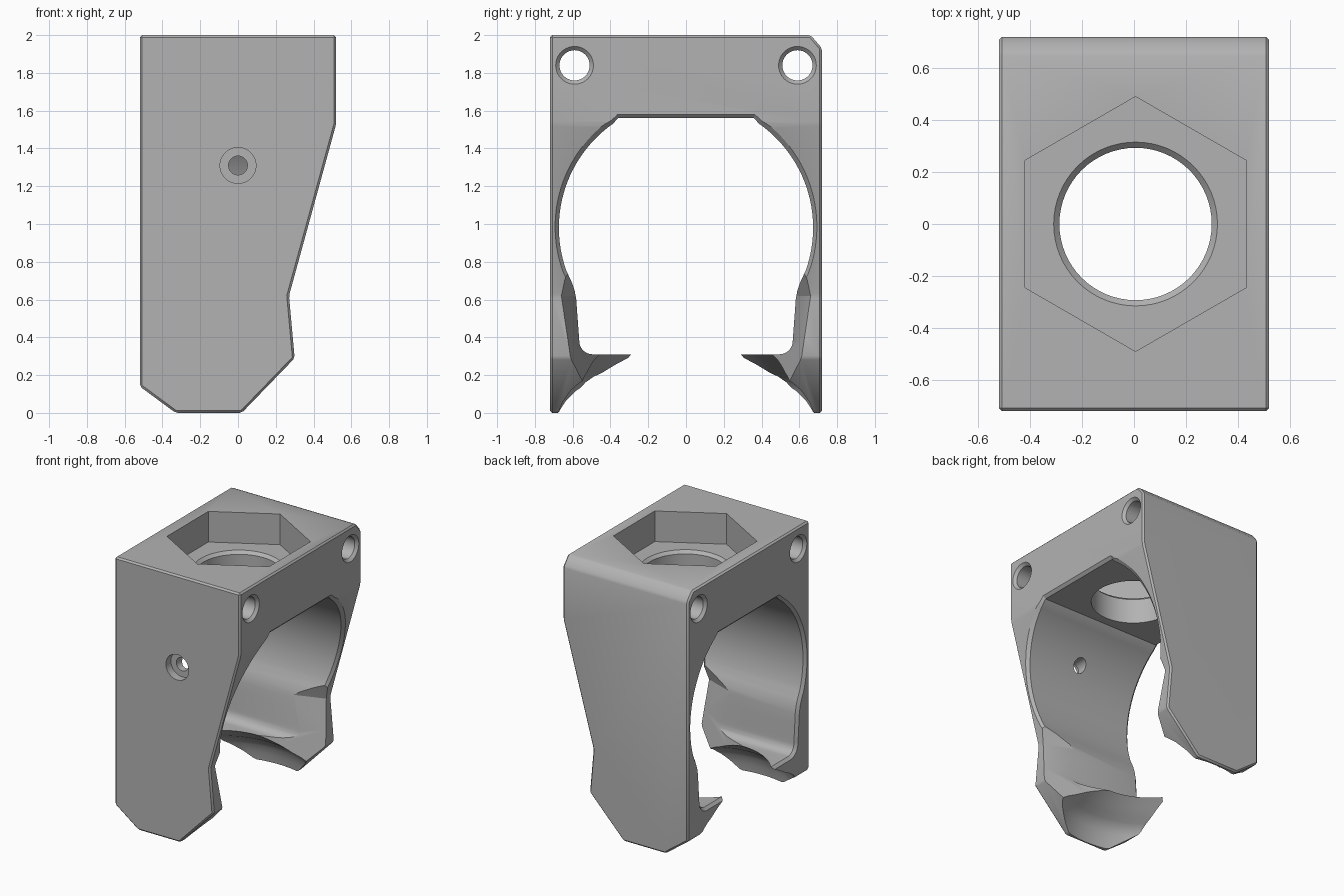
import bpy, bmesh, math
from mathutils import Vector, Matrix

if "Cube" in bpy.data.objects:
    bpy.data.objects.remove(bpy.data.objects["Cube"])

grey = bpy.data.materials.new("plain grey")
grey.use_nodes = True
colour = (0.45, 0.45, 0.45, 1)
grey.diffuse_color = colour
grey.node_tree.nodes["Principled BSDF"].inputs["Base Color"].default_value = colour


def finish(name, bm):
    bmesh.ops.recalc_face_normals(bm, faces=bm.faces[:])
    mesh = bpy.data.meshes.new(name)
    bm.to_mesh(mesh)
    bm.free()
    mesh.materials.append(grey)
    ob = bpy.data.objects.new(name, mesh)
    bpy.context.collection.objects.link(ob)
    return ob


def loft(name, rings):
    """Skin a closed solid through rings with equal point counts."""
    bm = bmesh.new()
    loops = [[bm.verts.new(p) for p in ring] for ring in rings]
    n = len(loops[0])
    for a, b in zip(loops, loops[1:]):
        for i in range(n):
            j = (i + 1) % n
            bm.faces.new((a[i], a[j], b[j], b[i]))
    bm.faces.new(loops[0])
    bm.faces.new(loops[-1])
    return finish(name, bm)


def lathe(name, profile, axis, centre, sides=64):
    """Turn (radius, distance) pairs about an axis through centre."""
    turn = Vector((0, 0, 1)).rotation_difference(Vector(axis)).to_matrix()
    rings = []
    for r, h in profile:
        angles = [math.tau * i / sides for i in range(sides)]
        rings.append([turn @ Vector((r * math.sin(a), r * math.cos(a), h)) + Vector(centre)
                      for a in angles])
    return loft(name, rings)


# Body: side outline drawn across the depth, back top edge cut, edges chamfered
outline = [(-.52, 2), (.52, 2), (.52, 1.53), (.27, .62), (.30, .29),
           (.02, 0), (-.33, 0), (-.52, .14)]
body = loft("clip_body", [[Vector((x, y, z)) for x, z in outline] for y in (-.72, .72)])
bm = bmesh.new()
bm.from_mesh(body.data)
cut = bmesh.ops.bisect_plane(bm, geom=bm.verts[:] + bm.edges[:] + bm.faces[:], dist=1e-5,
                             plane_co=(0, .66, 2), plane_no=(0, .07, .06), clear_outer=True)
bmesh.ops.holes_fill(bm, edges=[e for e in bm.edges if e.is_boundary], sides=0)
bmesh.ops.bevel(bm, geom=bm.edges[:], offset=.012, offset_type='OFFSET',
                segments=1, profile=.5, affect='EDGES', clamp_overlap=True)
bmesh.ops.recalc_face_normals(bm, faces=bm.faces[:])
bm.to_mesh(body.data)
bm.free()

cutters = []

# Main opening: round sides, flat roof, straight lower walls and a flat floor
mid, radius = .98, .673
half = [(.18, 1.56)]
start, end = math.acos(.36 / radius), math.asin((.75 - mid) / radius)
for i in range(29):
    a = start + (end - start) * i / 28
    half.append((radius * math.cos(a), mid + radius * math.sin(a)))
half[1] = (.36, 1.56)
half += [(.608, .70), (.590, .65), (.581, .60), (.576, .53), (.567, .41)]
for i in range(7):
    a = math.pi / 2 * i / 6
    half.append((.495 + .07 * math.cos(a), .38 - .07 * math.sin(a)))
half.append((.2, .31))
section = half + [(-y, z) for y, z in reversed(half)]


def offset(points, d):
    out = []
    for i, (y, z) in enumerate(points):
        p, q = points[i - 1], points[(i + 1) % len(points)]
        ty, tz = q[0] - p[0], q[1] - p[1]
        size = math.hypot(ty, tz)
        out.append((y - tz / size * d, z + ty / size * d))
    return out


def side_x(z):
    """Position of the right face at a height."""
    if z > 1.53:
        return .52
    if z > .62:
        return .27 + (z - .62) * .25 / .91
    return .27 + (.62 - z) * .09


wide = offset(section, .04)
cutters.append(loft("opening_cutter", [
    [Vector((-.8, y, z)) for y, z in wide],
    [Vector((-.54, y, z)) for y, z in wide],
    [Vector((-.50, y, z)) for y, z in section],
    [Vector((side_x(z) - .02, y, z)) for y, z in section],
    [Vector((side_x(s[1]) + .02, y, z)) for (y, z), s in zip(wide, section)],
    [Vector((.8, y, z)) for y, z in wide]]))

# Domed recess under the lips
cutters.append(lathe("dome_cutter", [
    (.72, -.1), (.699, 0), (.69, .06), (.672, .12), (.65, .16), (.615, .19),
    (.575, .215), (.52, .26), (.455, .31), (.40, .345), (.2, .42)],
    (0, 0, 1), (-.15, 0, 0), 96))

# Flared lead-in on the right edge of both legs
bm = bmesh.new()
for x, top in ((-.15, .45), (.6, .70)):
    widths = [(z, .66 + .35 * (x - .27) + .18 * (z - .62)) for z in (.1, .62)]
    for z, w in widths + [(.82, top)]:
        for side in (-1, 1):
            bm.verts.new((x, side * w, z))
bmesh.ops.convex_hull(bm, input=bm.verts[:])
cutters.append(finish("flare_cutter", bm))

# Nut pocket and chamfered bore in the top
cutters.append(lathe("nut_pocket_cutter", [(.49, 1.77), (.49, 2.1)], (0, 0, 1), (.006, 0, 0), 6))
cutters.append(lathe("top_bore_cutter", [
    (.293, 1.4), (.293, 1.748), (.317, 1.772), (.317, 1.8)], (0, 0, 1), (.006, 0, 0)))

# Stepped screw hole in the front leg
cutters.append(lathe("screw_hole_cutter", [
    (.05, -.45), (.05, -.1), (.05, .66), (.095, .66), (.095, .8)], (0, -1, 0), (0, 0, 1.31), 40))

# Cross holes through the upper corners, countersunk at both ends
for y in (-.59, .59):
    cutters.append(lathe("cross_hole_cutter", [
        (.11, -.53), (.08, -.50), (.08, .50), (.11, .53)], (1, 0, 0), (0, y, 1.84), 40))

# Cut everything out of the body
bpy.context.view_layer.objects.active = body
for cutter in cutters:
    cutter.hide_render = True
    mod = body.modifiers.new(cutter.name, 'BOOLEAN')
    mod.operation = 'DIFFERENCE'
    mod.solver = 'EXACT'
    mod.object = cutter
    bpy.ops.object.modifier_apply(modifier=mod.name)
for cutter in cutters:
    bpy.data.objects.remove(cutter)

for ob in bpy.context.selected_objects:
    ob.select_set(False)
body.select_set(True)
bpy.ops.object.shade_smooth_by_angle(angle=math.radians(25))
